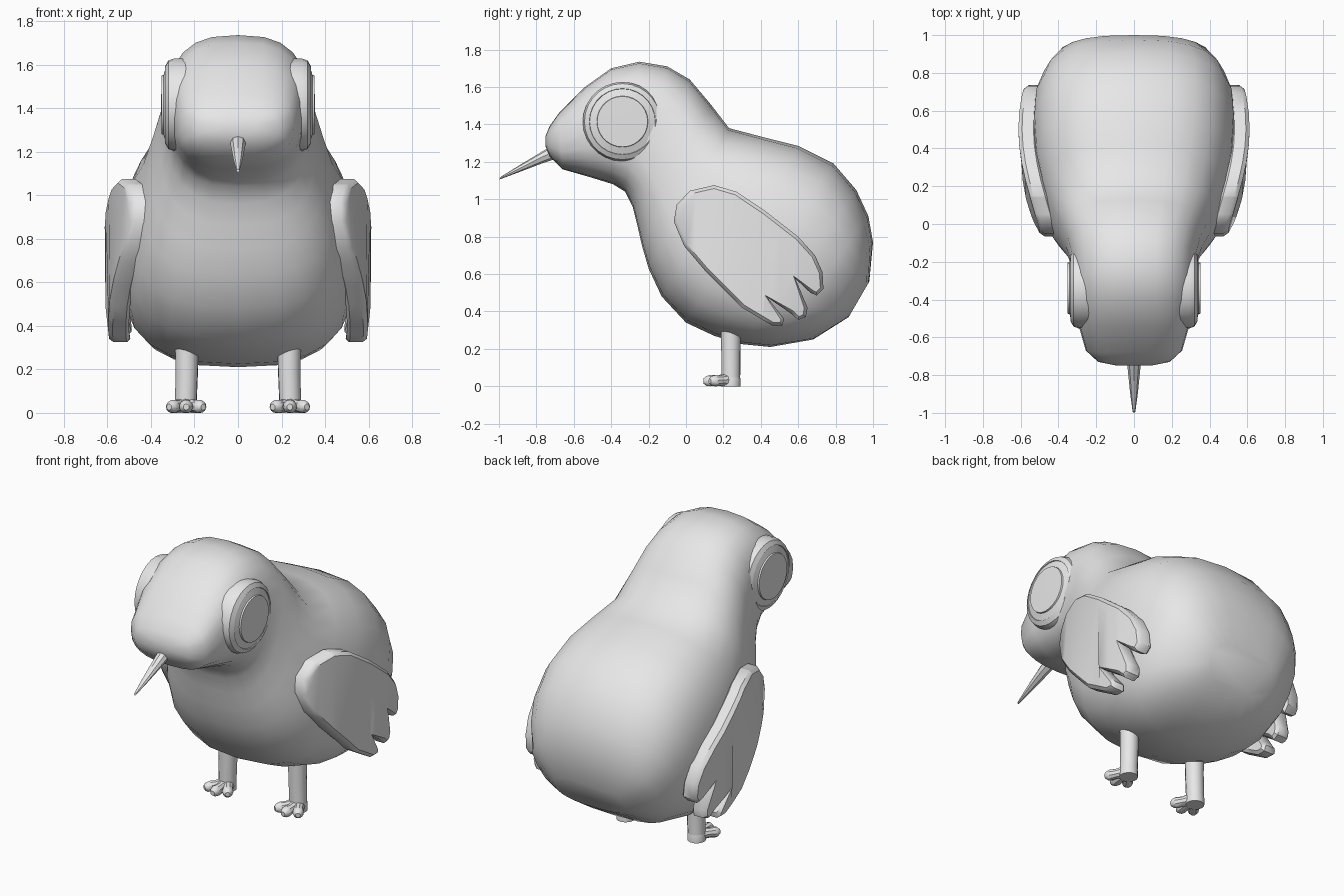
import bpy, bmesh, math
from mathutils import Vector

cube = bpy.data.objects.get("Cube")
if cube:
    bpy.data.objects.remove(cube, do_unlink=True)

grey = bpy.data.materials.new("plain grey")
grey.use_nodes = True
grey.diffuse_color = (0.8, 0.8, 0.8, 1)
grey.node_tree.nodes["Principled BSDF"].inputs["Base Color"].default_value = (0.8, 0.8, 0.8, 1)


def finish(bm, name, mirrored=False, angle=30):
    bmesh.ops.recalc_face_normals(bm, faces=bm.faces)
    mesh = bpy.data.meshes.new(name)
    bm.to_mesh(mesh)
    bm.free()
    mesh.materials.append(grey)
    mesh.shade_smooth()
    mesh.set_sharp_from_angle(angle=math.radians(angle))
    obj = bpy.data.objects.new(name, mesh)
    bpy.context.collection.objects.link(obj)
    if mirrored:
        obj.modifiers.new("Mirror", 'MIRROR')
    return obj


def loft(bm, rings):
    """Skin a series of equal rings and cap both ends."""
    loops = [[bm.verts.new(p) for p in ring] for ring in rings]
    n = len(loops[0])
    for a, b in zip(loops, loops[1:]):
        for i in range(n):
            j = (i + 1) % n
            bm.faces.new((a[i], a[j], b[j], b[i]))
    bm.faces.new(loops[0])
    bm.faces.new(loops[-1])


def oval(center, u, v, power=2.0, n=20):
    """Superellipse ring spanned by the half axes u and v."""
    def bend(t):
        return math.copysign(abs(t) ** (2 / power), t) if abs(t) > 1e-6 else 0.0
    angles = [2 * math.pi * i / n for i in range(n)]
    return [center + u * bend(math.cos(a)) + v * bend(math.sin(a)) for a in angles]


def tube(bm, stations, n=10):
    """Round limb through (point, radius) stations."""
    pts = [Vector(p) for p, r in stations]
    axis = (pts[-1] - pts[0]).normalized()
    side = axis.orthogonal().normalized()
    other = axis.cross(side)
    loft(bm, [oval(p, side * s[1], other * s[1], n=n) for p, s in zip(pts, stations)])


# Head and body: upper y z, lower y z, half width
sections = [
    (-.75, 1.34, -.75, 1.28, .09), (-.73, 1.39, -.73, 1.23, .19),
    (-.68, 1.46, -.66, 1.16, .255), (-.54, 1.60, -.52, 1.12, .295),
    (-.40, 1.70, -.39, 1.08, .315), (-.25, 1.735, -.325, 1.04, .325),
    (-.10, 1.71, -.285, .96, .335), (.02, 1.64, -.26, .86, .36),
    (.13, 1.51, -.235, .75, .40), (.23, 1.38, -.20, .63, .445),
    (.42, 1.33, -.13, .48, .495), (.60, 1.285, 0, .34, .53),
    (.79, 1.19, .15, .27, .54), (.91, 1.05, .30, .225, .53),
    (.975, .91, .45, .21, .49), (1.0, .77, .68, .25, .42),
    (.98, .56, .87, .37, .24),
]
bm = bmesh.new()
rings = []
for ty, tz, by, bz, w in sections:
    top, low = Vector((0, ty, tz)), Vector((0, by, bz))
    rings.append(oval((top + low) / 2, Vector((w, 0, 0)), (top - low) / 2, 2.7, 24))
loft(bm, rings)
finish(bm, "body", angle=40)

# Beak
bm = bmesh.new()
loft(bm, [oval(Vector((0, y, z)), Vector((w, 0, 0)), Vector((0, h * .45, h)), n=8)
          for y, z, w, h in [(-.66, 1.275, .038, .055), (-.76, 1.23, .034, .042),
                             (-.90, 1.16, .02, .022), (-.995, 1.112, .007, .007)]])
finish(bm, "beak")

# Eyes: stepped discs (radius, x)
bm = bmesh.new()
profile = [(.212, .22), (.212, .295), (.203, .32), (.177, .335), (.175, .33),
           (.137, .342), (.135, .351), (.02, .353)]
loft(bm, [oval(Vector((x, -.34, 1.415)), Vector((0, r, 0)), Vector((0, 0, r)), n=28)
          for r, x in profile])
finish(bm, "eyes", mirrored=True)

# Wings: feathered outline in y z, thickened, rounded and bowed around the body
outline = [(-.065, .88), (-.05, .97), (.02, 1.045), (.15, 1.075), (.27, 1.04),
           (.42, .94), (.60, .80), (.69, .70), (.73, .61), (.735, .52), (.70, .485),
           (.665, .50), (.585, .575), (.65, .42), (.64, .37), (.60, .355), (.56, .39),
           (.435, .475), (.525, .36), (.515, .325), (.46, .325), (.30, .42),
           (.10, .62), (-.01, .75)]
bm = bmesh.new()
loft(bm, [[Vector((x, y, z)) for y, z in outline] for x in (-.03, .03)])
bmesh.ops.recalc_face_normals(bm, faces=bm.faces)
caps = [f for f in bm.faces if len(f.verts) > 4]
bmesh.ops.inset_individual(bm, faces=caps, thickness=.018, depth=.018)
for k in range(1, 8):
    bmesh.ops.bisect_plane(bm, geom=bm.verts[:] + bm.edges[:] + bm.faces[:],
                           plane_co=(0, k * .09 - .04, 0), plane_no=(0, 1, 0))
bmesh.ops.triangulate(bm, faces=[f for f in bm.faces if len(f.verts) > 4])
for v in bm.verts:
    v.co.x += .57 - .45 * (v.co.y - .45) ** 2 - .2 * (v.co.z - .7) ** 2
finish(bm, "wings", mirrored=True, angle=40)

# Legs
bm = bmesh.new()
tube(bm, [((.235, .24, .40), .056), ((.235, .24, .20), .052), ((.24, .24, .03), .05)], n=14)
finish(bm, "legs", mirrored=True)

# Feet: three toes and a heel, flattened on the ground
bm = bmesh.new()
for tip in [(.168, .14), (.238, .11), (.308, .14)]:
    root = Vector((.24, .25, .035))
    end = Vector((tip[0], tip[1], .028))
    tube(bm, [(root, .04), (root.lerp(end, .6), .028), (root.lerp(end, .85), .032),
              (end, .027), (end + (end - root) * .12, .014)])
tube(bm, [((.24, .24, 0), .052), ((.24, .24, .04), .052), ((.24, .24, .06), .046)], n=14)
for v in bm.verts:
    v.co.z = max(v.co.z, 0)
finish(bm, "feet", mirrored=True)
